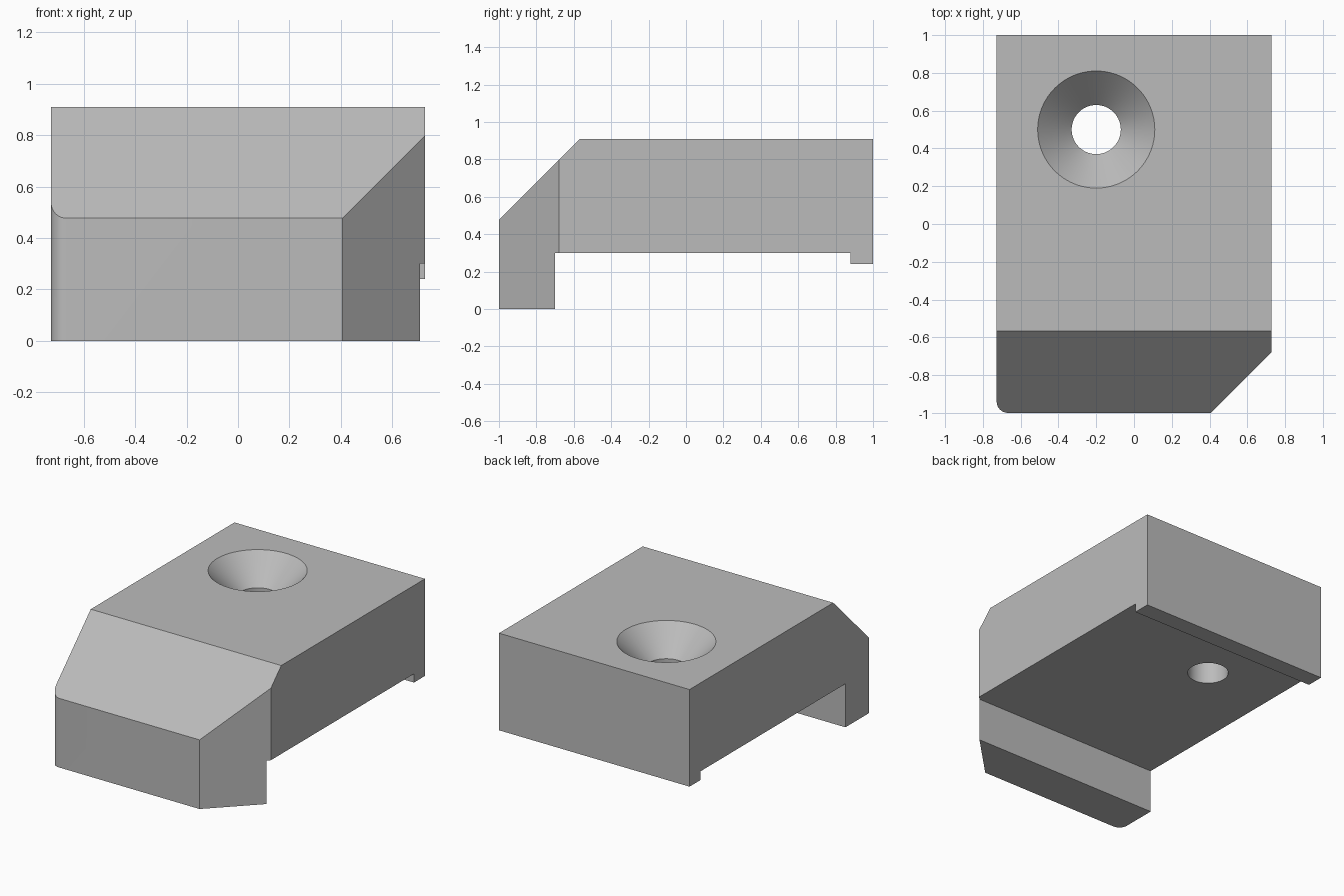
import bpy, bmesh, math
from mathutils import Vector

if "Cube" in bpy.data.objects:
    bpy.data.objects.remove(bpy.data.objects["Cube"])

HALF_W = 0.727
HOLE = Vector((-0.2, 0.5))


def prism(name, points, offset):
    """Closed prism: a polygon swept along an offset."""
    bm = bmesh.new()
    face = bm.faces.new([bm.verts.new(p) for p in points])
    swept = bmesh.ops.extrude_face_region(bm, geom=[face], use_keep_orig=True)
    moved = [v for v in swept["geom"] if isinstance(v, bmesh.types.BMVert)]
    bmesh.ops.translate(bm, verts=moved, vec=offset)
    return to_object(name, bm)


def to_object(name, bm):
    bmesh.ops.recalc_face_normals(bm, faces=bm.faces[:])
    mesh = bpy.data.meshes.new(name)
    bm.to_mesh(mesh)
    bm.free()
    obj = bpy.data.objects.new(name, mesh)
    bpy.context.collection.objects.link(obj)
    return obj


def boolean(target, cutter, operation):
    mod = target.modifiers.new("cut", "BOOLEAN")
    mod.operation, mod.object, mod.solver = operation, cutter, "EXACT"
    bpy.context.view_layer.objects.active = target
    bpy.ops.object.modifier_apply(modifier=mod.name)
    bpy.data.objects.remove(cutter)


# Side profile: front lip, recessed underside, rear rib, sloped front top
profile = [(-1, 0), (-0.7, 0), (-0.7, 0.3), (0.88, 0.3), (0.88, 0.24),
           (1, 0.24), (1, 0.91), (-0.567, 0.91), (-1, 0.477)]
block = prism("clamp_block", [(-HALF_W, y, z) for y, z in profile], (2 * HALF_W, 0, 0))

# Plan outline: rounded front left corner, chamfered front right corner
r = 0.06
plan = [(-HALF_W, 1.2)]
for i in range(13):
    a = math.pi + i / 12 * math.pi / 2
    plan.append((-HALF_W + r + r * math.cos(a), -1 + r + r * math.sin(a)))
plan += [(0.407, -1), (HALF_W, -0.68), (HALF_W, 1.2)]
boolean(block, prism("plan_cutter", [(x, y, -0.2) for x, y in plan], (0, 0, 1.4)), "INTERSECT")

# Countersunk screw hole, as a stack of rings
bm = bmesh.new()
rings = []
for radius, z in [(0.13, 0.1), (0.13, 0.73), (0.31, 0.91), (0.31, 1.1)]:
    rings.append([bm.verts.new((HOLE.x + radius * math.cos(k * math.tau / 96),
                                HOLE.y + radius * math.sin(k * math.tau / 96), z))
                  for k in range(96)])
for low, high in zip(rings, rings[1:]):
    for k in range(96):
        n = (k + 1) % 96
        bm.faces.new((low[k], low[n], high[n], high[k]))
bm.faces.new(rings[0])
bm.faces.new(rings[-1])
boolean(block, to_object("hole_cutter", bm), "DIFFERENCE")

# Plain grey finish with sharp edges kept
grey = bpy.data.materials.new("grey")
grey.diffuse_color = (0.5, 0.5, 0.5, 1)
grey.use_nodes = True
grey.node_tree.nodes["Principled BSDF"].inputs["Base Color"].default_value = grey.diffuse_color
block.data.materials.clear()
block.data.materials.append(grey)
block.select_set(True)
bpy.context.view_layer.objects.active = block
bpy.ops.object.shade_smooth_by_angle(angle=math.radians(30))
